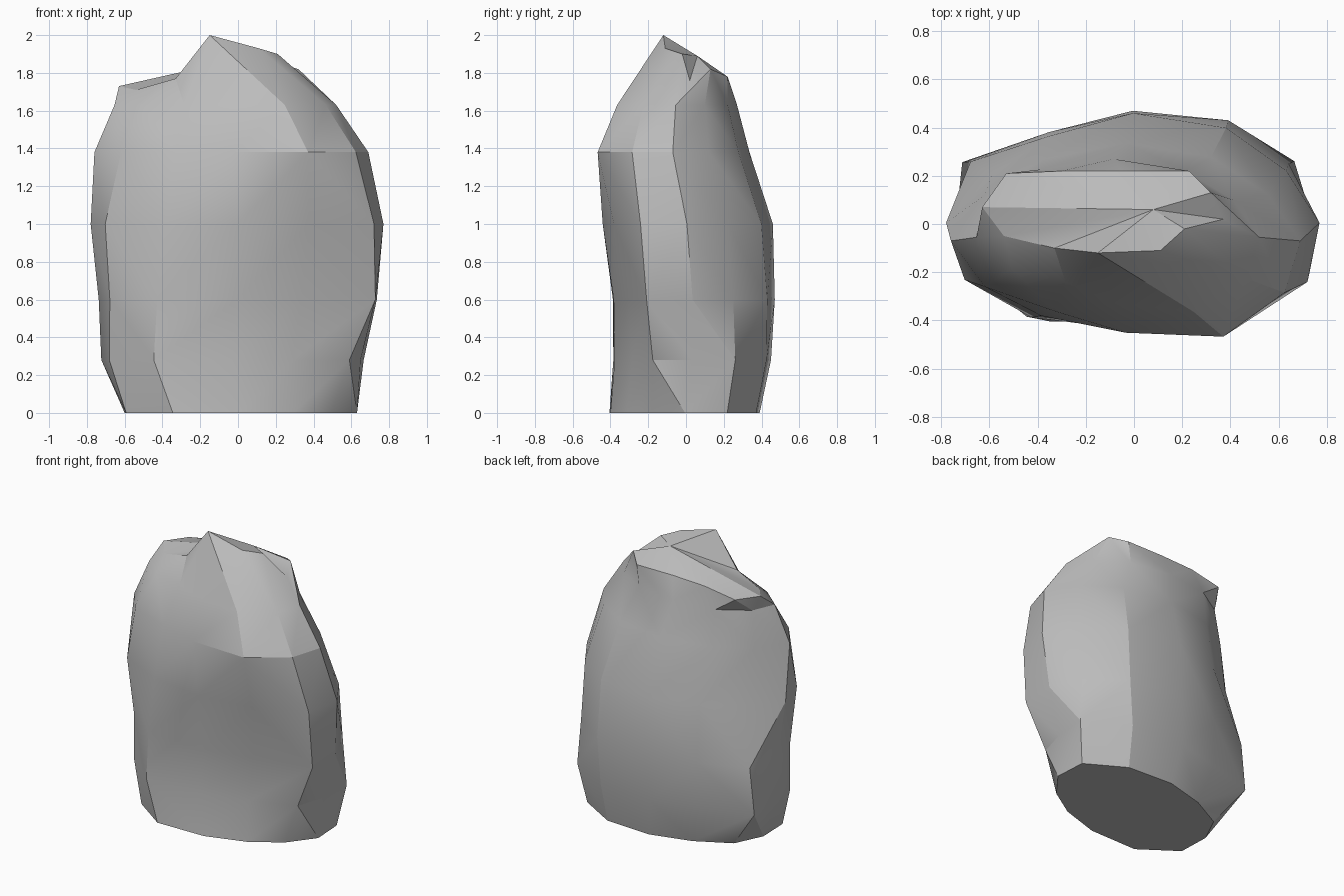
import bpy, bmesh, math

# Horizontal sections: z, x min, x max, y min, y max
LEVELS = [
    (0.00, -0.60, 0.63, -0.40, 0.39),
    (0.28, -0.76, 0.70, -0.39, 0.45),
    (0.60, -0.76, 0.75, -0.40, 0.47),
    (1.00, -0.78, 0.77, -0.45, 0.46),
    (1.38, -0.76, 0.69, -0.48, 0.34),
    (1.63, -0.69, 0.52, -0.38, 0.27),
]
# Bulges and dents of each section every 30 degrees, from +x towards the back
RADII = [
    (1.00, 1.13, 1.10, 1.00, 0.93, 0.98, 1.00, 1.14, 1.17, 1.00, 0.90, 0.90),
    (0.93, 1.10, 1.09, 1.00, 0.91, 1.08, 0.95, 1.03, 1.14, 0.97, 0.87, 0.98),
    (0.98, 0.99, 1.05, 1.00, 0.92, 1.03, 0.97, 1.03, 1.12, 0.96, 0.90, 1.12),
    (1.00, 0.95, 1.00, 1.00, 0.91, 0.87, 1.00, 1.04, 0.98, 0.98, 0.98, 1.08),
    (1.00, 0.94, 0.98, 0.99, 0.95, 0.93, 1.00, 0.93, 0.82, 0.93, 1.12, 1.05),
    (1.00, 0.95, 0.98, 1.00, 1.00, 0.96, 0.94, 0.80, 0.66, 0.84, 1.10, 1.05),
]
# Uneven rim of the top, same order, with the peak at the front
RIM = [
    (0.37, 0.02, 1.76), (0.32, 0.13, 1.82), (0.23, 0.22, 1.78), (-0.05, 0.22, 1.78),
    (-0.30, 0.22, 1.77), (-0.53, 0.21, 1.73), (-0.63, 0.07, 1.73), (-0.54, -0.05, 1.71),
    (-0.33, -0.10, 1.77), (-0.15, -0.12, 2.00), (0.11, -0.11, 1.93), (0.21, -0.02, 1.90),
]
SIDES = 12

bm = bmesh.new()
rings = []
for (z, x0, x1, y0, y1), radii in zip(LEVELS, RADII):
    ring = []
    for i, r in enumerate(radii):
        a = math.tau * i / SIDES
        ring.append(bm.verts.new(((x0 + x1) / 2 + (x1 - x0) / 2 * r * math.cos(a),
                                  (y0 + y1) / 2 + (y1 - y0) / 2 * r * math.sin(a), z)))
    rings.append(ring)
rings.append([bm.verts.new(p) for p in RIM])


def reach(p, q):
    """Distance of the middle of a diagonal from the core of the boulder."""
    m = (p.co + q.co) / 2
    return math.hypot(m.x, 1.8 * m.y, 0.8 * (m.z - 0.9))


# Sides, each panel folded outwards into two facets
for lo, hi in zip(rings, rings[1:]):
    for i in range(SIDES):
        j = (i + 1) % SIDES
        a, b, c, d = lo[i], lo[j], hi[j], hi[i]
        outward = reach(a, c) > reach(b, d)
        for t in (((a, b, c), (a, c, d)) if outward else ((a, b, d), (b, c, d))):
            bm.faces.new(t)

# Flat underside and sloping top
bm.faces.new(rings[0][::-1])
crown = bm.verts.new((0.08, 0.06, 1.89))
for i in range(SIDES):
    bm.faces.new((rings[-1][i], rings[-1][(i + 1) % SIDES], crown))
bmesh.ops.recalc_face_normals(bm, faces=bm.faces)

mesh = bpy.data.meshes.new("boulder")
bm.to_mesh(mesh)
bm.free()
boulder = bpy.data.objects.new("boulder", mesh)
bpy.context.collection.objects.link(boulder)

stone = bpy.data.materials.new("stone_grey")
stone.diffuse_color = (0.5, 0.5, 0.5, 1)
mesh.materials.append(stone)

# Soft facets with sharp breaks
bpy.context.view_layer.objects.active = boulder
boulder.select_set(True)
bpy.ops.object.shade_smooth_by_angle(angle=math.radians(22))
